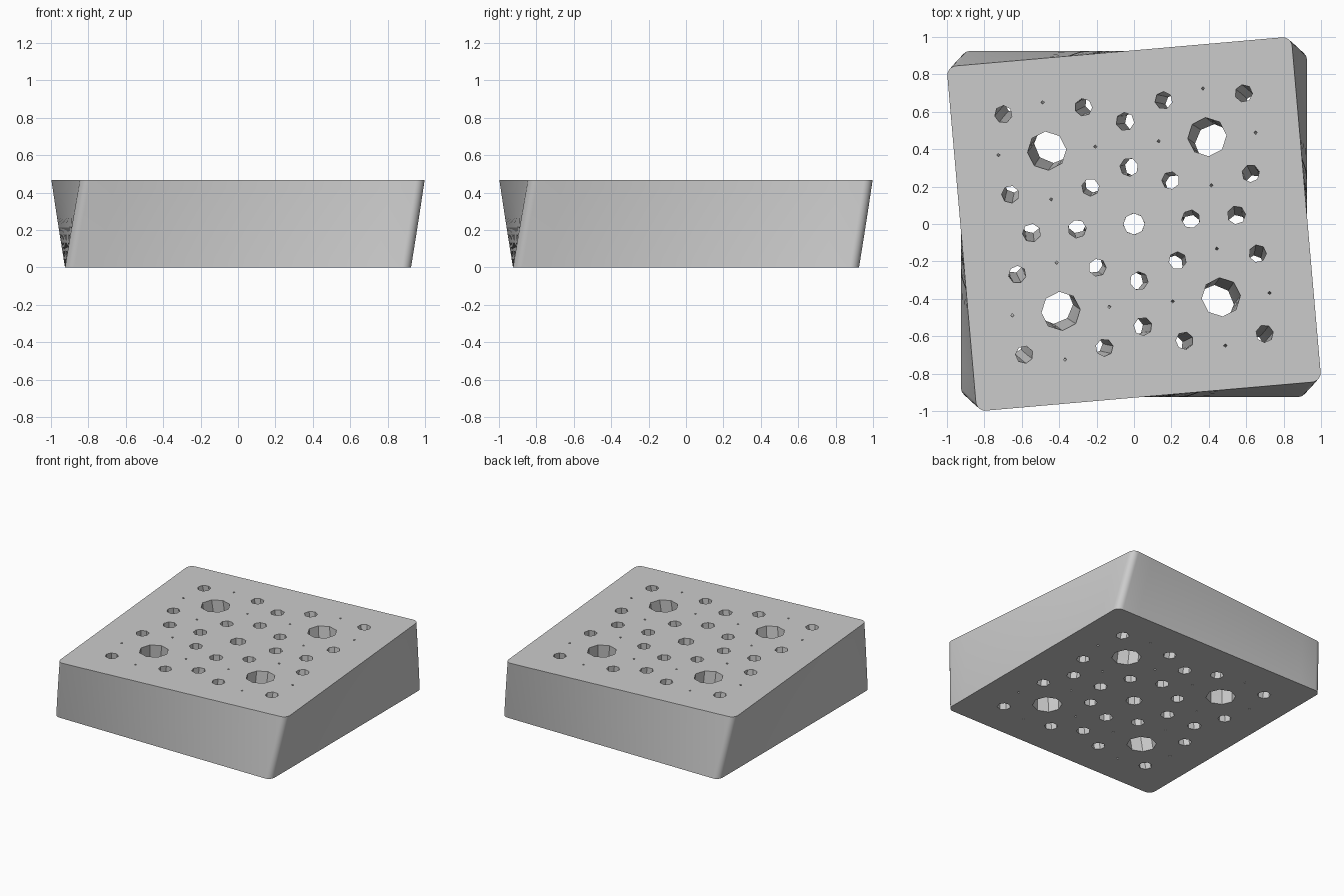
import bpy, bmesh
from math import atan2, cos, sin, pi, radians
from mathutils import Matrix

cube = bpy.data.objects.get("Cube")
if cube:
    bpy.data.objects.remove(cube)

HALF, CORNER, HEIGHT = 0.925, 0.05, 0.467
TWIST, SLICES = radians(5), 10

grey = bpy.data.materials.new("plain grey")
grey.use_nodes = True
colour = (0.6, 0.6, 0.6, 1)
grey.diffuse_color = colour
grey.node_tree.nodes["Principled BSDF"].inputs["Base Color"].default_value = colour

bm = bmesh.new()


def loop(points):
    verts = [bm.verts.new((x, y, 0)) for x, y in points]
    return [bm.edges.new((v, verts[i - 1])) for i, v in enumerate(verts)]


def hole(x, y, radius, sides=8, turn=0.0):
    angles = [turn + 2 * pi * i / sides for i in range(sides)]
    loop([(x + radius * cos(a), y + radius * sin(a)) for a in angles])


# Rounded square outline, with its straight sides divided for the twist
outline = []
inner = HALF - CORNER
for k, (sx, sy) in enumerate([(1, 1), (-1, 1), (-1, -1), (1, -1)]):
    for i in range(9):
        a = (k + i / 8) * pi / 2
        outline.append((sx * inner + CORNER * cos(a), sy * inner + CORNER * sin(a)))
sides = [e for e in loop(outline) if e.calc_length() > HALF]
bmesh.ops.subdivide_edges(bm, edges=sides, cuts=12)

# Centre hole and, around it, the same hole pattern in each quarter
hole(0, 0, 0.057)
BIG = 0.43
for q in range(4):
    c, s = round(cos(q * pi / 2)), round(sin(q * pi / 2))

    def place(x, y):
        return c * x - s * y, s * x + c * y

    hole(*place(BIG, BIG), 0.104)
    for dx in (-0.215, 0.215):
        for dy in (-0.215, 0.215):
            hole(*place(BIG + dx, BIG + dy), 0.047, 7, atan2(dy, dx) + q * pi / 2)
    for dx, dy in [(0.26, 0), (-0.26, 0), (0, 0.26), (0, -0.26)]:
        hole(*place(BIG + dx, BIG + dy), 0.009, 4)
    hole(*place(0.305, 0), 0.049, 7, q * pi / 2 + pi)
    hole(*place(0.55, 0), 0.049, 7, q * pi / 2)

# Fill the plate and raise it in turning slices
bmesh.ops.triangle_fill(bm, use_beauty=True, edges=bm.edges[:])
faces = bm.faces[:]
for i in range(SLICES):
    out = bmesh.ops.extrude_face_region(bm, geom=faces, use_keep_orig=(i == 0))["geom"]
    if i:
        bmesh.ops.delete(bm, geom=[f for f in faces if f.is_valid], context='FACES')
    faces = [g for g in out if isinstance(g, bmesh.types.BMFace)]
    verts = [g for g in out if isinstance(g, bmesh.types.BMVert)]
    step = Matrix.Translation((0, 0, HEIGHT / SLICES)) @ Matrix.Rotation(TWIST / SLICES, 4, 'Z')
    bmesh.ops.transform(bm, matrix=step, verts=verts)
bmesh.ops.recalc_face_normals(bm, faces=bm.faces[:])

mesh = bpy.data.meshes.new("twisted_plate")
bm.to_mesh(mesh)
bm.free()
mesh.materials.append(grey)
plate = bpy.data.objects.new("twisted_plate", mesh)
bpy.context.collection.objects.link(plate)

# Smooth sides with crisp rims
bpy.ops.object.select_all(action='DESELECT')
plate.select_set(True)
bpy.context.view_layer.objects.active = plate
bpy.ops.object.shade_smooth_by_angle(angle=radians(30))
